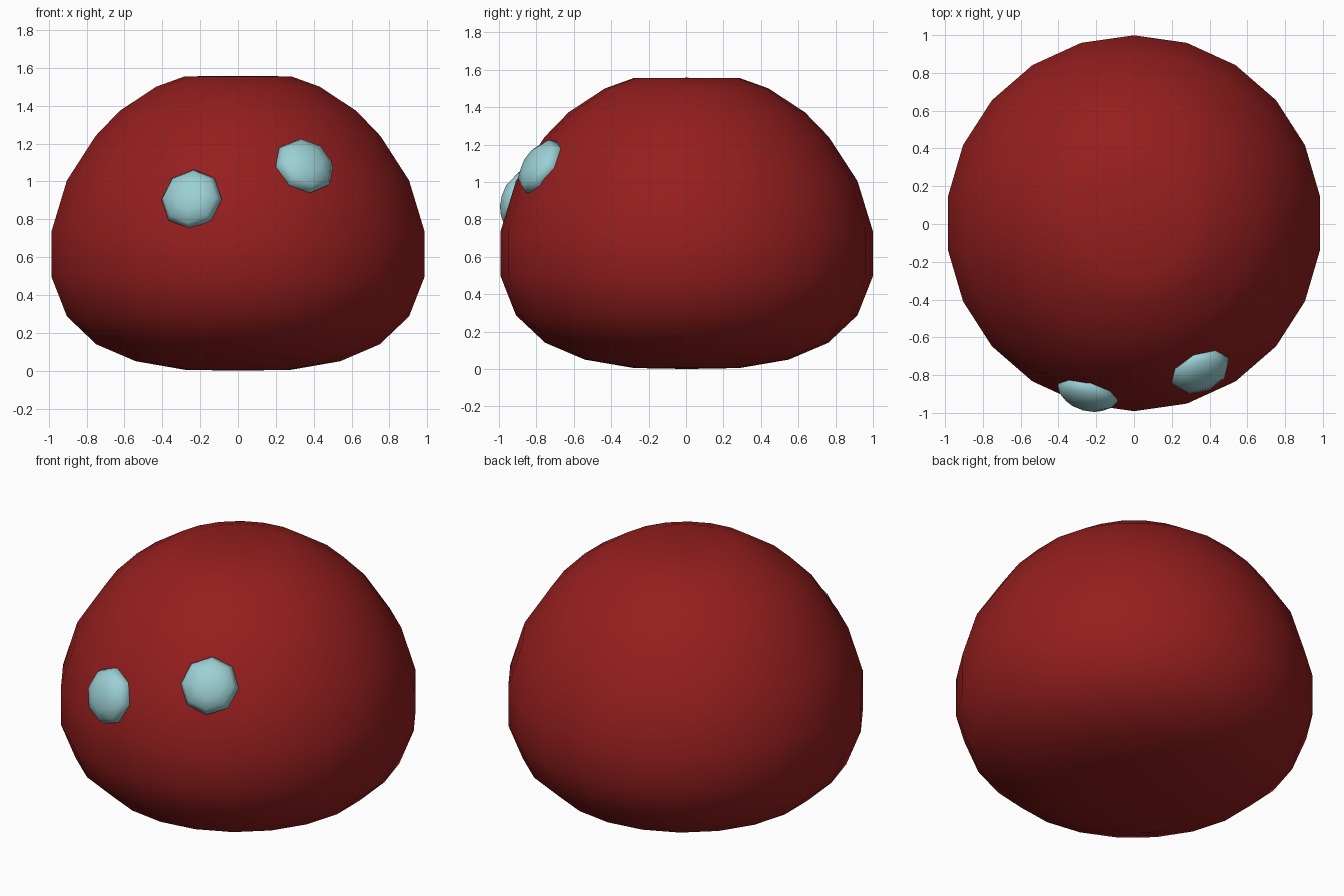
import bpy, bmesh, math
from mathutils import Vector, Matrix

if "Cube" in bpy.data.objects:
    bpy.data.objects.remove(bpy.data.objects["Cube"])


def material(name, color):
    m = bpy.data.materials.new(name)
    m.diffuse_color = color
    m.use_nodes = True
    m.node_tree.nodes["Principled BSDF"].inputs["Base Color"].default_value = m.diffuse_color
    return m


def finish(bm, name, mat):
    bmesh.ops.recalc_face_normals(bm, faces=bm.faces)
    for f in bm.faces:
        f.smooth = True
    mesh = bpy.data.meshes.new(name)
    bm.to_mesh(mesh)
    bm.free()
    ob = bpy.data.objects.new(name, mesh)
    bpy.context.collection.objects.link(ob)
    mesh.materials.append(mat)
    return ob


red = material("red", (0.30, 0.013, 0.013, 1))
blue = material("pale_blue", (0.33, 0.63, 0.66, 1))

# Body: 22-sided dome turned from a profile of (radius, height)
SIDES = 22
profile = [(0.283, 0.005), (0.545, 0.05), (0.757, 0.14), (0.913, 0.287),
           (0.995, 0.495), (0.995, 0.737), (0.913, 1.005), (0.76, 1.24),
           (0.632, 1.372), (0.437, 1.50), (0.284, 1.555)]
bm = bmesh.new()
rings = []
for r, z in profile:
    rings.append([bm.verts.new((r * math.sin(math.tau * i / SIDES),
                                r * math.cos(math.tau * i / SIDES) + 0.004, z))
                  for i in range(SIDES)])
for a, b in zip(rings, rings[1:]):
    for i in range(SIDES):
        j = (i + 1) % SIDES
        bm.faces.new((a[i], a[j], b[j], b[i]))
for ring, z in ((rings[0], 0.0), (rings[-1], 1.557)):
    pole = bm.verts.new((0, 0.004, z))
    for i in range(SIDES):
        bm.faces.new((ring[i], ring[(i + 1) % SIDES], pole))
finish(bm, "body", red)


# Spots: flattened low-poly domes lying on the body surface
def spot(name, center, normal):
    bm = bmesh.new()
    bmesh.ops.create_uvsphere(bm, u_segments=8, v_segments=6, radius=1)
    rot = Vector(normal).to_track_quat('Z', 'Y').to_matrix().to_4x4()
    bm.transform(Matrix.Translation(center) @ rot @
                 Matrix.Diagonal((0.165, 0.165, 0.085, 1)))
    finish(bm, name, blue)


spot("left_spot", (-0.245, -0.895, 0.905), (-0.25, -0.92, 0.30))
spot("right_spot", (0.35, -0.775, 1.08), (0.34, -0.77, 0.54))
